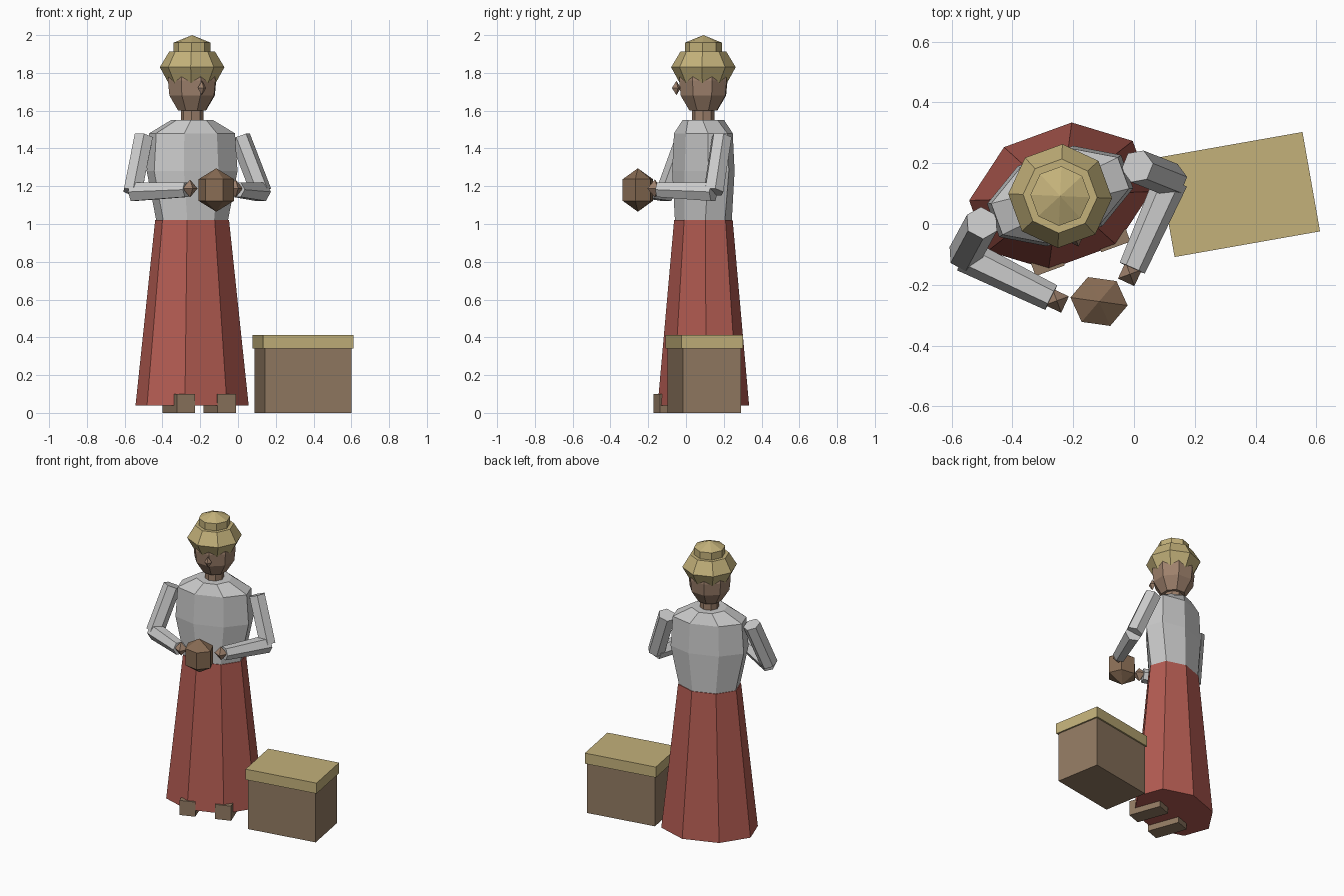
import bpy, bmesh, math
from mathutils import Matrix, Vector

if "Cube" in bpy.data.objects:
    bpy.data.objects.remove(bpy.data.objects["Cube"])


def srgb(r, g, b):
    f = lambda c: c / 12.92 if c <= 0.04045 else ((c + 0.055) / 1.055) ** 2.4
    return (f(r / 255), f(g / 255), f(b / 255), 1)


def material(name, *rgb):
    m = bpy.data.materials.new(name)
    m.diffuse_color = srgb(*rgb)
    m.use_nodes = True
    m.node_tree.nodes["Principled BSDF"].inputs["Base Color"].default_value = m.diffuse_color
    return m


RED = material("brick red", 180, 92, 82)
LINEN = material("pale grey", 203, 203, 203)
STRAW = material("straw yellow", 195, 177, 122)
SKIN = material("skin brown", 158, 129, 108)
WOOD = material("wood brown", 146, 122, 98)
CLAY = material("clay brown", 136, 108, 84)

# The figure stands turned 20 degrees about its own axis
FIGURE = Matrix.Translation((-0.243, 0.092, 0)) @ Matrix.Rotation(math.radians(20), 4, 'Z')


def finish(name, bm, mat, matrix):
    bmesh.ops.recalc_face_normals(bm, faces=bm.faces)
    bm.transform(matrix)
    me = bpy.data.meshes.new(name)
    bm.to_mesh(me)
    bm.free()
    me.materials.append(mat)
    ob = bpy.data.objects.new(name, me)
    bpy.context.collection.objects.link(ob)
    return ob


def loft(name, rings, mat, matrix=FIGURE, sides=8, phase=0.5):
    """Stack of elliptical rings (z, rx, ry); a zero radius makes a tip."""
    bm = bmesh.new()
    loops = []
    for z, rx, ry in rings:
        if rx == 0:
            loops.append([bm.verts.new((0, 0, z))])
            continue
        angles = [(i + phase) * math.tau / sides for i in range(sides)]
        loops.append([bm.verts.new((rx * math.cos(t), ry * math.sin(t), z)) for t in angles])
    for lo, hi in zip(loops, loops[1:]):
        for i in range(sides):
            j = (i + 1) % sides
            if len(lo) == 1:
                bm.faces.new((lo[0], hi[j], hi[i]))
            elif len(hi) == 1:
                bm.faces.new((lo[i], lo[j], hi[0]))
            else:
                bm.faces.new((lo[i], lo[j], hi[j], hi[i]))
    for end in (loops[0], loops[-1]):
        if len(end) > 1:
            bm.faces.new(end)
    return finish(name, bm, mat, matrix)


def box(name, centre, size, mat, matrix):
    bm = bmesh.new()
    bmesh.ops.create_cube(bm, size=1)
    bm.transform(Matrix.Translation(centre) @ Matrix.Diagonal((*size, 1)))
    return finish(name, bm, mat, matrix)


def limb(name, start, end, r0, r1, mat):
    """Tapered six-sided tube between two points."""
    start, end = Vector(start), Vector(end)
    d = end - start
    m = FIGURE @ Matrix.Translation(start) @ d.to_track_quat('Z', 'Y').to_matrix().to_4x4()
    return loft(name, [(0, r0, r0), (d.length, r1, r1)], mat, m, sides=6, phase=0)


def octahedron(name, centre, rx, ry, rz, mat):
    m = FIGURE @ Matrix.Translation(centre)
    return loft(name, [(-rz, 0, 0), (0, rx, ry), (rz, 0, 0)], mat, m, sides=4, phase=0)


# Clothing
loft("skirt", [(0.04, 0.31, 0.232), (1.02, 0.203, 0.148)], RED)
loft("blouse", [(1.0, 0.193, 0.143), (1.28, 0.254, 0.152),
                (1.48, 0.24, 0.143), (1.55, 0.112, 0.11)], LINEN)

# Head, neck and nose
loft("neck", [(1.53, 0.06, 0.06), (1.63, 0.06, 0.06)], SKIN)
loft("head", [(1.6, 0.078, 0.078), (1.68, 0.128, 0.128),
              (1.76, 0.136, 0.136), (1.86, 0.12, 0.12)], SKIN, phase=0)
octahedron("nose", (0, -0.152, 1.72), 0.024, 0.025, 0.038, SKIN)

# Hair cap and top knot
loft("hair", [(1.735, 0.119, 0.119), (1.83, 0.171, 0.171), (1.912, 0.122, 0.122)], STRAW)
loft("hair_bun", [(1.9, 0.098, 0.098), (1.96, 0.098, 0.098), (2.0, 0, 0)], STRAW)

# Mirrored arms, hands and shoes
for side, s in (("right", -1), ("left", 1)):
    shoulder, elbow = (s * 0.272, 0.005, 1.46), (s * 0.362, -0.075, 1.17)
    limb(side + "_upper_arm", shoulder, elbow, 0.056, 0.056, LINEN)
    limb(side + "_forearm", elbow, (s * 0.142, -0.304, 1.182), 0.056, 0.045, LINEN)
    octahedron(side + "_hand", (s * 0.128, -0.32, 1.188), 0.042, 0.042, 0.047, SKIN)
    box(side + "_shoe", (s * 0.115, -0.11, 0.05), (0.102, 0.22, 0.1), WOOD, FIGURE)

# Pot held between the hands
loft("pot", [(1.065, 0, 0), (1.123, 0.095, 0.086), (1.237, 0.095, 0.086), (1.295, 0, 0)], CLAY,
     Matrix.Translation((-0.115, -0.255, 0)) @ Matrix.Rotation(math.radians(-8), 4, 'Z'),
     sides=6, phase=0)

# Chest with lid
CHEST = Matrix.Translation((0.344, 0.097, 0)) @ Matrix.Rotation(math.radians(10), 4, 'Z')
box("chest_body", (0, 0, 0.17), (0.465, 0.312, 0.34), WOOD, CHEST)
box("chest_lid", (0, 0, 0.376), (0.486, 0.332, 0.072), STRAW, CHEST)
